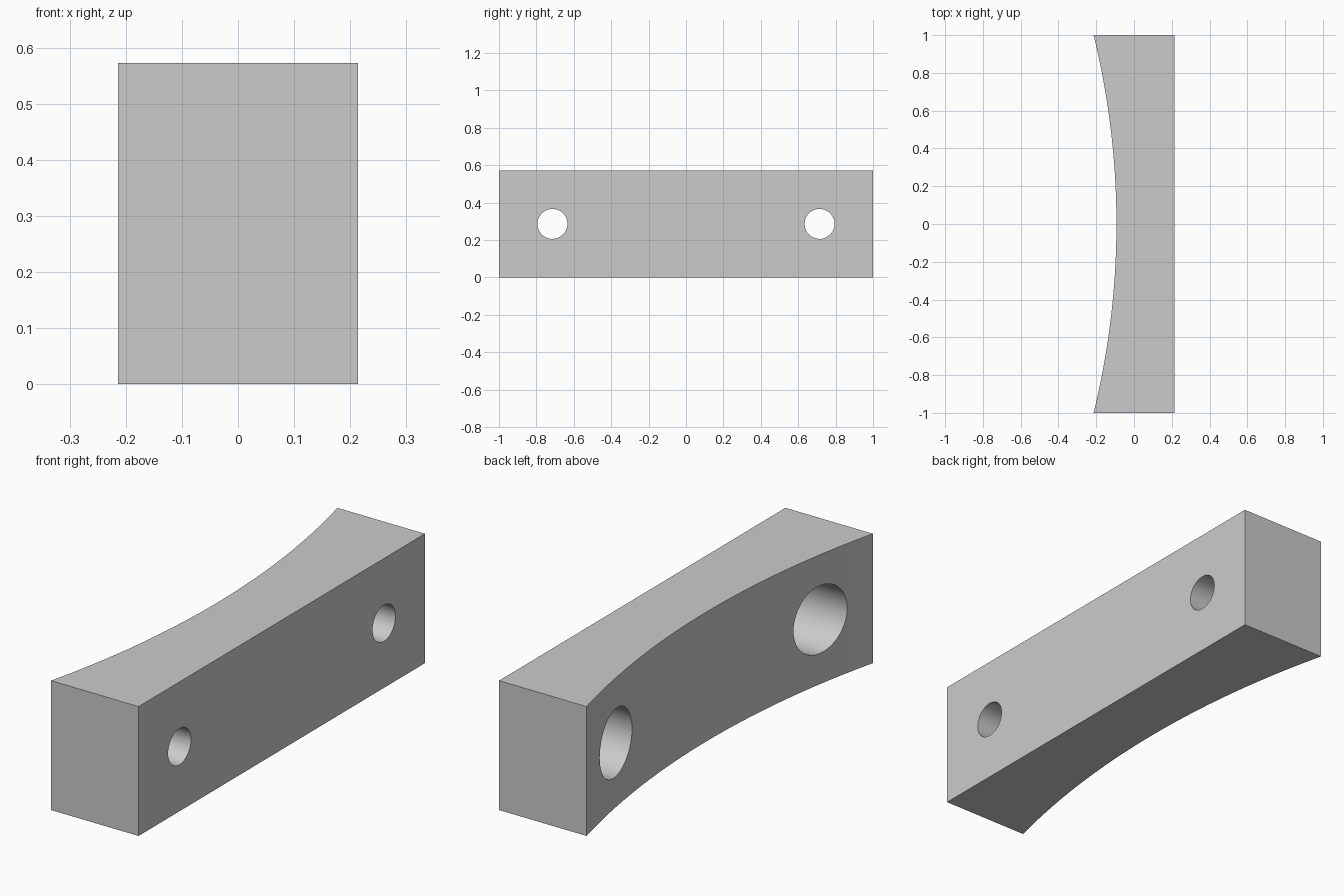
import bpy, bmesh, math
from mathutils import Matrix

cube = bpy.data.objects.get("Cube")
if cube:
    bpy.data.objects.remove(cube, do_unlink=True)

HALF_X, HEIGHT = 0.214, 0.572
SAG = 0.121                                # depth of the hollow at its middle
RADIUS = (1 + SAG * SAG) / (2 * SAG)
STEPS = 48

grey = bpy.data.materials.new("plain grey")
grey.use_nodes = True
colour = (0.6, 0.6, 0.6, 1)
grey.diffuse_color = colour
grey.node_tree.nodes["Principled BSDF"].inputs["Base Color"].default_value = colour


def make_object(name, bm):
    bmesh.ops.recalc_face_normals(bm, faces=bm.faces)
    mesh = bpy.data.meshes.new(name)
    bm.to_mesh(mesh)
    bm.free()
    mesh.materials.append(grey)
    obj = bpy.data.objects.new(name, mesh)
    bpy.context.collection.objects.link(obj)
    return obj


# Block: flat right side, concave arc on the left, extruded upwards
half_angle = math.asin(1 / RADIUS)
centre_x = -HALF_X + SAG - RADIUS
outline = [(HALF_X, -1), (HALF_X, 1)]
for i in range(STEPS + 1):
    a = half_angle * (1 - 2 * i / STEPS)
    outline.append((centre_x + RADIUS * math.cos(a), RADIUS * math.sin(a)))
bm = bmesh.new()
base = bm.faces.new([bm.verts.new((x, y, 0)) for x, y in outline])
top = bmesh.ops.extrude_face_region(bm, geom=[base])["geom"]
bmesh.ops.translate(bm, vec=(0, 0, HEIGHT),
                    verts=[v for v in top if isinstance(v, bmesh.types.BMVert)])
block = make_object("curved_block", bm)


# Bolt holes: narrow bore right through, wide counterbore from the hollow side
def cut_bore(name, y, radius, x_start, x_end):
    bm = bmesh.new()
    place = (Matrix.Translation(((x_start + x_end) / 2, y, HEIGHT / 2))
             @ Matrix.Rotation(math.pi / 2, 4, "Y"))
    bmesh.ops.create_cone(bm, cap_ends=True, segments=64, radius1=radius,
                          radius2=radius, depth=x_end - x_start, matrix=place)
    cutter = make_object(name, bm)
    cutter.hide_render = True
    mod = block.modifiers.new(name, "BOOLEAN")
    mod.operation, mod.solver, mod.object = "DIFFERENCE", "EXACT", cutter
    bpy.context.view_layer.objects.active = block
    bpy.ops.object.modifier_apply(modifier=name)
    bpy.data.objects.remove(cutter, do_unlink=True)


for side, y in (("front", -0.714), ("back", 0.714)):
    cut_bore(side + "_counterbore", y, 0.15, -0.5, 0.071)
    cut_bore(side + "_bolt_hole", y, 0.08, -0.5, 0.5)

bpy.ops.object.select_all(action="DESELECT")
block.select_set(True)
bpy.context.view_layer.objects.active = block
bpy.ops.object.shade_smooth_by_angle(angle=math.radians(20))
